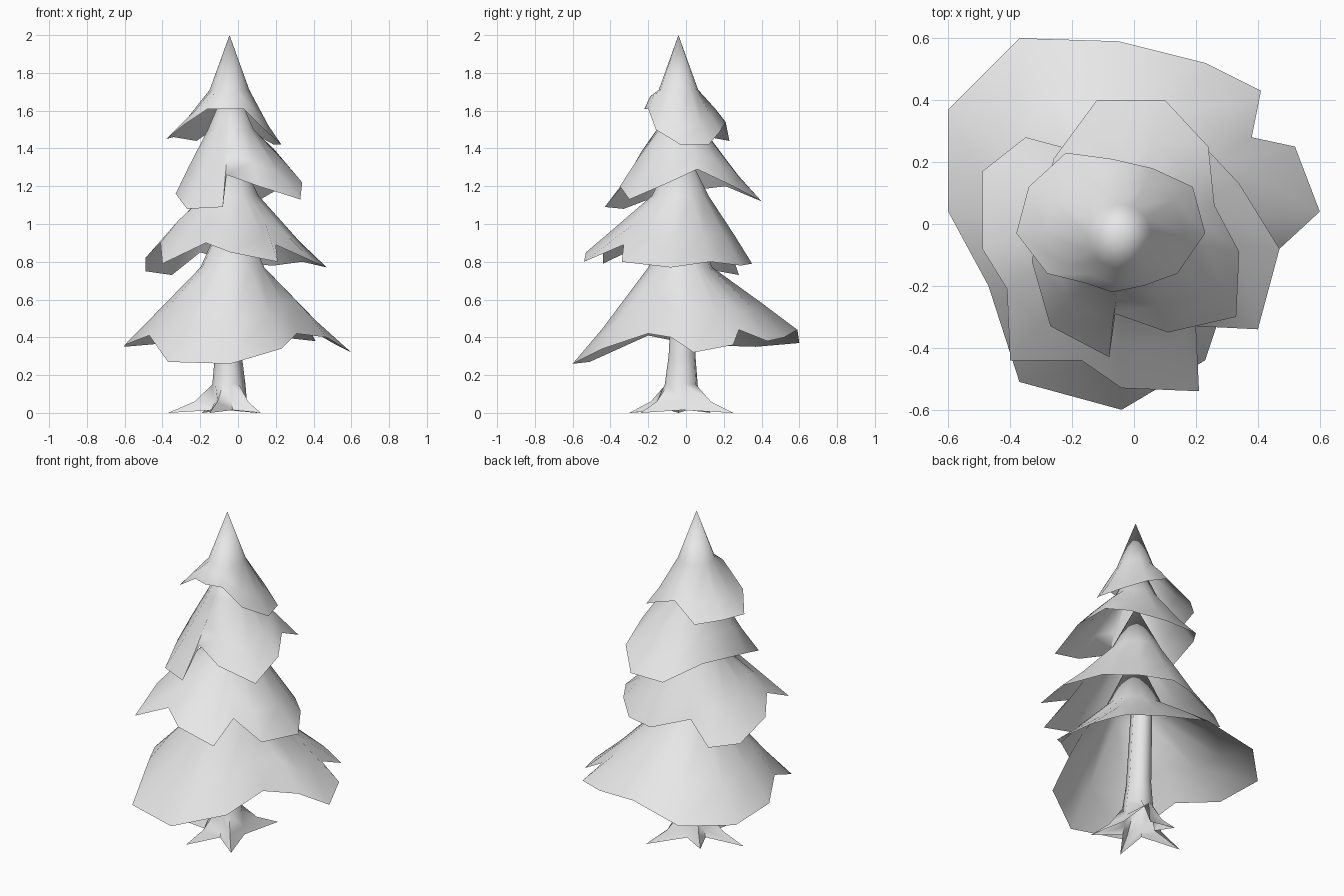
import bpy
import bmesh
import math
from mathutils import Vector

# Remove the default cube only
default_cube = bpy.data.objects.get("Cube")
if default_cube:
    bpy.data.objects.remove(default_cube, do_unlink=True)

# Single plain colour
grey = bpy.data.materials.new("pale_grey")
grey.use_nodes = True
colour = (0.8, 0.8, 0.8, 1.0)
grey.diffuse_color = colour
grey.node_tree.nodes["Principled BSDF"].inputs["Base Color"].default_value = colour


def finish(bm, name, smooth_angle):
    """Turn a bmesh into a named, coloured, smooth-shaded object."""
    bmesh.ops.recalc_face_normals(bm, faces=bm.faces[:])
    mesh = bpy.data.meshes.new(name)
    bm.to_mesh(mesh)
    bm.free()
    mesh.materials.append(grey)
    obj = bpy.data.objects.new(name, mesh)
    bpy.context.collection.objects.link(obj)
    bpy.ops.object.select_all(action="DESELECT")
    obj.select_set(True)
    bpy.context.view_layer.objects.active = obj
    bpy.ops.object.shade_smooth_by_angle(angle=math.radians(smooth_angle))


def bridge(bm, upper, lower):
    """Join two closed rings of equal length with quads."""
    count = len(upper)
    for i in range(count):
        j = (i + 1) % count
        bm.faces.new((upper[i], upper[j], lower[j], lower[i]))


def branch_tier(name, apex, shoulder_radius, shoulder_z, rim):
    """A thin ragged skirt: steep tip, shoulder ring, then a flare to the rim."""
    bm = bmesh.new()
    tip = bm.verts.new(apex)
    axis = Vector((apex[0], apex[1], shoulder_z))
    spokes = []
    for point in map(Vector, rim):
        outward = Vector((point.x - axis.x, point.y - axis.y, 0)).normalized()
        spokes.append((axis + outward * shoulder_radius, point))
    average = sum((end - start).length for start, end in spokes) / len(spokes)

    # Long lobes droop a little, short notches stay level with them
    shoulder, middle, edge = [], [], []
    for start, end in spokes:
        droop = ((end - start).length - average) * 0.2
        bend = start.lerp(end, 0.6) - Vector((0, 0, droop))
        for ring, position in ((shoulder, start), (middle, bend), (edge, end)):
            ring.append(bm.verts.new(position))
    for i, vert in enumerate(shoulder):
        bm.faces.new((tip, vert, shoulder[(i + 1) % len(shoulder)]))
    bridge(bm, shoulder, middle)
    bridge(bm, middle, edge)
    finish(bm, name, 80)


# Four tiers of branches, each given by its ragged rim (clockwise from above)
branch_tier("top_branches", (-.045, -.04, 2), .105, 1.71, [
    (.03, -.2, 1.61), (-.07, -.22, 1.61), (-.16, -.19, 1.61),
    (-.28, -.16, 1.53), (-.38, -.03, 1.45), (-.34, .12, 1.46),
    (-.22, .23, 1.44), (-.07, .21, 1.54), (.06, .18, 1.49),
    (.19, .12, 1.42), (.23, -.03, 1.42), (.14, -.16, 1.5)])

branch_tier("upper_branches", (-.04, -.03, 1.78), .125, 1.5, [
    (-.06, -.29, 1.26), (-.08, -.43, 1.09), (-.27, -.33, 1.08),
    (-.33, -.12, 1.16), (-.26, .21, 1.2), (-.12, .4, 1.12),
    (.1, .4, 1.12), (.24, .25, 1.2), (.26, .06, 1.29),
    (.34, -.09, 1.22), (.33, -.3, 1.13), (.11, -.35, 1.2)])

branch_tier("middle_branches", (-.04, -.03, 1.45), .15, 1.15, [
    (.2, -.33, .89), (.21, -.54, .8), (-.04, -.53, .85),
    (-.17, -.44, .9), (-.4, -.44, .79), (-.41, -.21, .9),
    (-.49, -.08, .82), (-.49, .17, .75), (-.35, .28, .73),
    (-.2, .24, .85), (0, .35, .79), (.19, .29, .78),
    (.34, .13, .8), (.47, -.08, .77), (.4, -.34, .8)])

branch_tier("lower_branches", (-.03, -.03, 1.15), .17, .77, [
    (-.04, -.6, .26), (-.37, -.51, .27), (-.47, -.2, .41),
    (-.6, .04, .36), (-.6, .37, .35), (-.37, .6, .37),
    (-.05, .59, .44), (.23, .52, .4), (.41, .43, .38), (.38, .28, .44),
    (.52, .25, .36), (.6, .04, .32), (.47, -.08, .4),
    (.31, -.2, .42), (.23, -.44, .34)])


def trunk(name, centre, lean, root_tips):
    """A round column, open below, that spreads into pointed roots."""
    bm = bmesh.new()
    tips = [Vector(tip) - centre for tip in root_tips]
    spokes = []
    for i, tip in enumerate(tips):
        following = tips[(i + 1) % len(tips)]
        valley = (tip.normalized() + following.normalized()).normalized()
        spokes += [(tip, True), (valley * 0.11, False)]

    def ring(height, radius, reach, lift=0):
        """Ring whose root spokes reach outward and whose valleys are lifted."""
        verts = []
        for end, is_root in spokes:
            stretch, rise = (reach, 0) if is_root else (reach * 0.5, lift)
            flat = centre + (end.normalized() * radius).lerp(end, stretch)
            flat += lean * height
            verts.append(bm.verts.new((flat.x, flat.y, height + rise)))
        return verts

    rings = [ring(.85, .06, 0), ring(.3, .072, 0), ring(.15, .088, 0),
             ring(.06, .09, .4), ring(0, .1, 1, .015)]
    for upper, lower in zip(rings, rings[1:]):
        bridge(bm, upper, lower)
    bm.faces.new(rings[0])
    finish(bm, name, 60)


trunk("trunk_and_roots", Vector((-.045, -.03)), Vector((-.02, .03)), [
    (-.37, -.04), (-.15, -.3), (.12, -.24), (.1, .25), (-.19, .13)])
